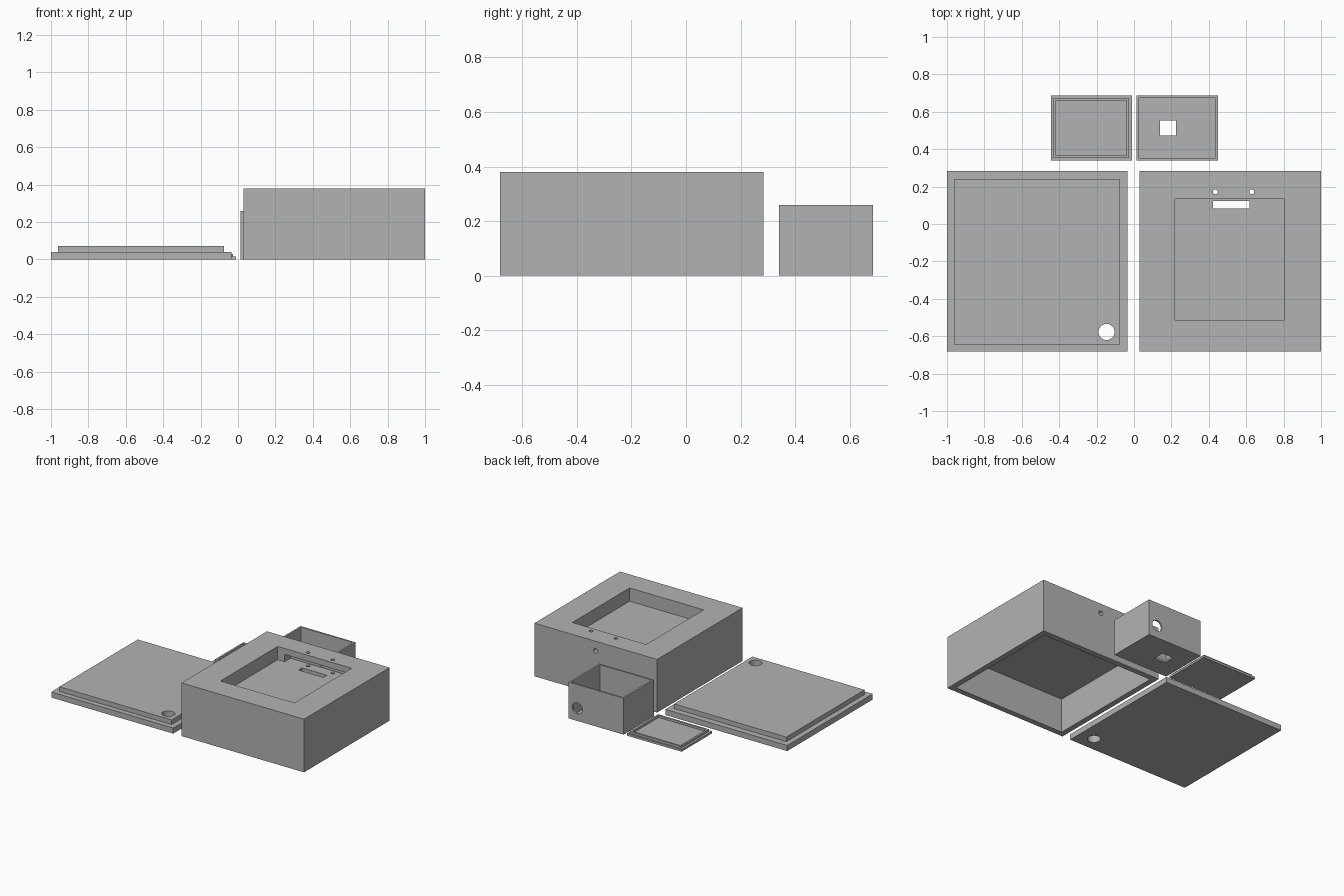
import bpy
import math

cube = bpy.data.objects.get("Cube")
if cube:
    bpy.data.objects.remove(cube, do_unlink=True)

grey = bpy.data.materials.new("plain_grey")
grey.use_nodes = True
COLOUR = (0.45, 0.45, 0.45, 1)
grey.diffuse_color = COLOUR
grey.node_tree.nodes["Principled BSDF"].inputs["Base Color"].default_value = COLOUR


def block(name, x, y, z):
    """Box given by its (low, high) extent on each axis."""
    bpy.ops.mesh.primitive_cube_add(size=1)
    ob = bpy.context.object
    ob.name = name
    for v in ob.data.vertices:
        v.co = [lo + (hi - lo) * (c + 0.5) for c, (lo, hi) in zip(v.co, (x, y, z))]
    ob.data.materials.append(grey)
    return ob


def drill(centre, radius, length, along_y=False):
    """Round cutter, upright or running front to back."""
    bpy.ops.mesh.primitive_cylinder_add(
        vertices=32, radius=radius, depth=length, location=centre,
        rotation=(math.pi / 2 if along_y else 0, 0, 0))
    ob = bpy.context.object
    ob.data.materials.append(grey)
    return ob


def combine(ob, other, operation="DIFFERENCE"):
    other.hide_render = True
    mod = ob.modifiers.new("cut", "BOOLEAN")
    mod.operation = operation
    mod.solver = "EXACT"
    mod.object = other
    bpy.context.view_layer.objects.active = ob
    bpy.ops.object.modifier_apply(modifier=mod.name)
    bpy.data.objects.remove(other, do_unlink=True)


def cut(ob, *cutters):
    for cutter in cutters:
        combine(ob, cutter)
    ob.select_set(True)
    bpy.context.view_layer.objects.active = ob
    bpy.ops.object.shade_smooth_by_angle(angle=math.radians(30))
    ob.select_set(False)


# Main case: open underneath, display recess on top with a pocket under the lip
case = block("main_case", (0.03, 1), (-0.682, 0.284), (0, 0.38))
cut(case,
    block("cavity", (0.07, 0.96), (-0.642, 0.244), (-0.1, 0.245)),
    block("recess", (0.22, 0.805), (-0.512, 0.135), (0.285, 0.5)),
    block("lip_pocket", (0.275, 0.755), (0.1, 0.2), (0.285, 0.337)),
    block("cable_slot", (0.422, 0.618), (0.082, 0.122), (0.2, 0.3)),
    drill((0.435, 0.172, 0.35), 0.013, 0.3),
    drill((0.63, 0.172, 0.35), 0.013, 0.3),
    drill((0.517, 0.25, 0.31), 0.016, 0.14, True))

# Case lid: plate with a raised plug and a round hole
lid = block("case_lid", (-1, -0.035), (-0.682, 0.284), (0, 0.04))
combine(lid, block("plug", (-0.962, -0.074), (-0.645, 0.24), (0.02, 0.073)), "UNION")
cut(lid, drill((-0.147, -0.577, 0.04), 0.043, 0.3))

# Small open box with a square floor hole and a round hole in the back
box = block("small_box", (0.014, 0.449), (0.34, 0.686), (0, 0.26))
cut(box,
    block("inside", (0.027, 0.436), (0.352, 0.674), (0.015, 0.4)),
    block("floor_hole", (0.138, 0.225), (0.473, 0.553), (-0.1, 0.1)),
    drill((0.38, 0.68, 0.09), 0.04, 0.08, True))

# Small lid: plate with a raised ring
small_lid = block("small_lid", (-0.445, -0.012), (0.34, 0.686), (0, 0.015))
combine(small_lid, block("ring", (-0.43, -0.026), (0.354, 0.673), (0.005, 0.03)), "UNION")
cut(small_lid, block("ring_inside", (-0.417, -0.04), (0.367, 0.66), (0.015, 0.1)))
